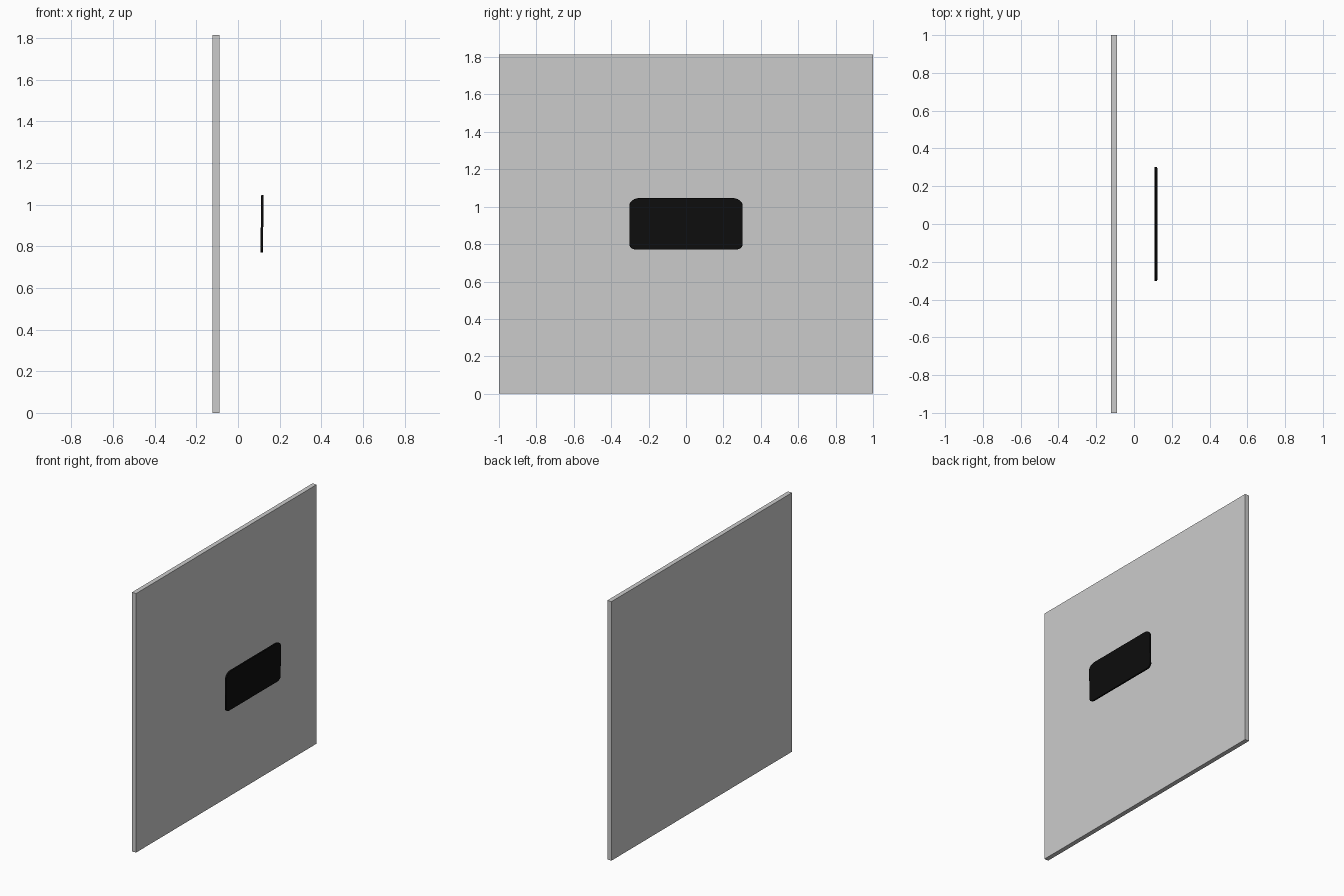
import bpy, bmesh, math

if "Cube" in bpy.data.objects:
    bpy.data.objects.remove(bpy.data.objects["Cube"])


def prism(name, outline, x0, x1, lean=0.0):
    """Extrude a (y, z) outline from x0 to x1; lean shifts x per unit of height."""
    zc = sum(z for _, z in outline) / len(outline)
    bm = bmesh.new()
    back = [bm.verts.new((x0 + lean * (z - zc), y, z)) for y, z in outline]
    front = [bm.verts.new((x1 + lean * (z - zc), y, z)) for y, z in outline]
    bm.faces.new(back)
    bm.faces.new(front)
    n = len(outline)
    for i in range(n):
        j = (i + 1) % n
        bm.faces.new((back[i], back[j], front[j], front[i]))
    bmesh.ops.recalc_face_normals(bm, faces=bm.faces)
    mesh = bpy.data.meshes.new(name)
    bm.to_mesh(mesh)
    bm.free()
    obj = bpy.data.objects.new(name, mesh)
    bpy.context.collection.objects.link(obj)
    return obj


def rounded_outline(half_w, z0, z1, top, bottom, steps=8):
    """Rectangle with elliptical corners; top and bottom are (width, height) radii."""
    pts = []
    corners = [(1, 1, top), (-1, 1, top), (-1, -1, bottom), (1, -1, bottom)]
    for k, (sy, sz, (rw, rh)) in enumerate(corners):
        cy = sy * (half_w - rw)
        cz = z1 - rh if sz > 0 else z0 + rh
        for i in range(steps + 1):
            a = math.pi / 2 * (k + i / steps)
            pts.append((cy + rw * math.cos(a), cz + rh * math.sin(a)))
    return pts


# Large upright backing wall
prism("wall_panel", [(-1, 0), (1, 0), (1, 1.815), (-1, 1.815)], -0.122, -0.09)

# Thin black plate floating in front of the wall, leaning very slightly
plate = prism("black_plate",
              rounded_outline(0.302, 0.77, 1.046, (0.055, 0.038), (0.04, 0.025)),
              0.1095, 0.1215, lean=0.014)
black = bpy.data.materials.new("black")
black.diffuse_color = (0.004, 0.004, 0.004, 1)
black.use_nodes = True
black.node_tree.nodes["Principled BSDF"].inputs["Base Color"].default_value = black.diffuse_color
plate.data.materials.append(black)
bevel = plate.modifiers.new("edge_bevel", 'BEVEL')
bevel.width = 0.002
bevel.segments = 2
bevel.limit_method = 'ANGLE'
bpy.context.view_layer.objects.active = plate
plate.select_set(True)
bpy.ops.object.shade_smooth_by_angle(angle=math.radians(35))
